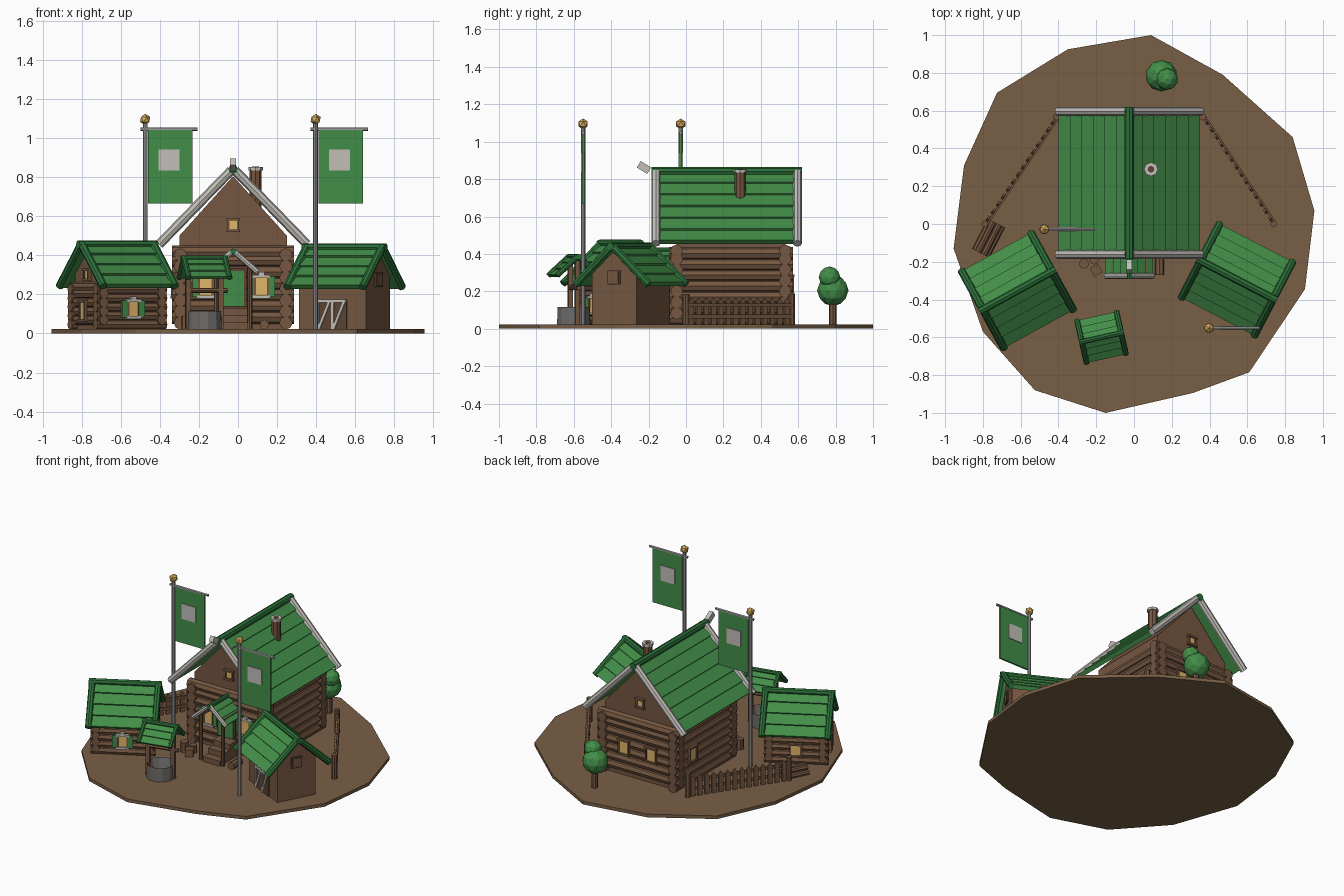
import bpy, bmesh
from math import radians, atan2, hypot, pi
from mathutils import Matrix, Vector

if "Cube" in bpy.data.objects:
    bpy.data.objects.remove(bpy.data.objects["Cube"])


def mat(name, r, g, b):
    m = bpy.data.materials.new(name)
    m.diffuse_color = (r, g, b, 1)
    m.use_nodes = True
    m.node_tree.nodes["Principled BSDF"].inputs["Base Color"].default_value = m.diffuse_color
    return m


EARTH = mat("earth", .19, .115, .06)
WOOD = mat("wood", .18, .095, .052)
DARK = mat("dark_wood", .11, .06, .034)
GREEN = mat("green", .055, .27, .065)
DEEP = mat("deep_green", .025, .16, .04)
PALE = mat("pale_trim", .54, .52, .48)
STEEL = mat("pole_grey", .36, .35, .35)
STONE = mat("stone", .15, .145, .14)
GOLD = mat("gold", .68, .41, .11)
GLOW = mat("window_yellow", .74, .47, .14)
I = Matrix.Identity(4)


def T(x, y, z=0, deg=0):
    return Matrix.Translation((x, y, z)) @ Matrix.Rotation(radians(deg), 4, 'Z')


def finish(name, bm, m, M=I):
    bmesh.ops.recalc_face_normals(bm, faces=bm.faces)
    me = bpy.data.meshes.new(name)
    bm.to_mesh(me)
    bm.free()
    me.materials.append(m)
    o = bpy.data.objects.new(name, me)
    o.matrix_world = M
    bpy.context.collection.objects.link(o)
    return o


def box(name, M, c, s, m, rot=I):
    bm = bmesh.new()
    bmesh.ops.create_cube(bm, size=1, matrix=Matrix.Translation(c) @ rot @ Matrix.Diagonal((*s, 1)))
    return finish(name, bm, m, M)


def rod(name, M, p, q, r, m, n=8):
    p, q = Vector(p), Vector(q)
    d = q - p
    bm = bmesh.new()
    bmesh.ops.create_cone(bm, cap_ends=True, segments=n, radius1=r, radius2=r, depth=d.length,
                          matrix=Matrix.Translation((p + q) / 2) @ d.to_track_quat('Z', 'Y').to_matrix().to_4x4())
    return finish(name, bm, m, M)


def ball(name, c, r, m, sub=1):
    bm = bmesh.new()
    bmesh.ops.create_icosphere(bm, subdivisions=sub, radius=r, matrix=Matrix.Translation(c))
    return finish(name, bm, m)


def prism(name, M, prof, u0, u1, m):
    """Profile in local (y, z), extruded along local x."""
    bm = bmesh.new()
    f = bm.faces.new([bm.verts.new((u0, v, z)) for v, z in prof])
    ex = bmesh.ops.extrude_face_region(bm, geom=[f])
    bmesh.ops.translate(bm, vec=(u1 - u0, 0, 0), verts=[e for e in ex["geom"] if isinstance(e, bmesh.types.BMVert)])
    return finish(name, bm, m, M)


def roof(name, M, u0, u1, half, zr, ze, rows, r, trim, ends=(0, 1), ridge=DEEP, step=.012, th=.016):
    """Stepped shingle slopes, rods along the gables and a ridge rod."""
    rise = zr - ze
    ln = hypot(half, rise)
    nv, nz = rise / ln, half / ln

    def P(t, k):
        return (half * t + nv * k, zr - rise * t + nz * k)
    prof = [(0, zr - th * 1.4), (0, zr)]
    for i in range(rows):
        prof += [P((i + .02) / rows, 0), P((i + 1) / rows, step)]
    prof.append(P(1, -th))
    for s in (-1, 1):
        prism(name + "_shingles", M, [(s * v, z) for v, z in prof], u0 + r, u1 - r, GREEN)
        for e in ends:
            u = u1 - r if e else u0 + r
            a, b = P(.02, .003), P(1.03, .003)
            rod(name + "_gable_rod", M, (u, s * a[0], a[1]), (u, s * b[0], b[1]), r, trim)
    rod(name + "_ridge", M, (u0, 0, zr), (u1, 0, zr), r, ridge)


def body(name, M, a, b, eave, apex):
    prism(name + "_walls", M, [(-b, .015), (b, .015), (b, eave), (0, apex), (-b, eave)], -a, a, WOOD)


def logs(name, M, a, b, n, r, pitch, ext):
    """Interlocking log walls; cross logs sit half a pitch higher."""
    for i in range(n):
        z = .02 + r + i * pitch
        for s in (-1, 1):
            rod(name + "_side_log", M, (-a - ext, s * b, z), (a + ext, s * b, z), r, WOOD)
            z2 = z + pitch / 2 - (.0 if i < n - 1 else pitch * .25)
            rod(name + "_end_log", M, (s * a, -b - ext, z2), (s * a, b + ext, z2), r, WOOD)


def window(name, F, w, h, frame=WOOD, shutters=False):
    """Window at frame F; local -y faces outward."""
    box(name + "_pane", F, (0, -.004, 0), (w, .009, h), GLOW)
    for s in (-1, 1):
        box(name + "_sill", F, (0, -.008, s * (h / 2 + .006)), (w + .03, .022, .013), frame)
        box(name + "_jamb", F, (s * (w / 2 + .004), -.007, 0), (.01, .016, h), WOOD)
        if shutters:
            box(name + "_shutter", F, (s * (w / 2 + .023), -.007, 0), (.032, .014, h + .01), GREEN)
    if shutters:
        box(name + "_crest", F, (0, -.008, h / 2 + .018), (w * .5, .02, .016), frame)


# Ground plate
pts = [(.09, 1), (.47, .79), (.84, .46), (.955, .07), (.905, -.345), (.61, -.785), (.31, -.895), (-.15, -1),
       (-.525, -.88), (-.80, -.57), (-.955, -.13), (-.90, .31), (-.725, .695), (-.35, .925)]
# profile lies in local (y, z): turn it so that it faces up
prism("ground", Matrix(((0, 1, 0, 0), (0, 0, 1, 0), (1, 0, 0, 0), (0, 0, 0, 1))), pts, 0, .022, EARTH)

# Main hall (local x runs along world y)
H = T(-.025, .24, 0, 90)
body("hall", H, .29, .275, .50, .805)
logs("hall", H, .29, .27, 7, .034, .058, .042)
roof("hall_roof", H, -.425, .38, .365, .84, .465, 6, .024, PALE)
box("ridge_finial", I, (-.025, -.225, .862), (.03, .065, .04), PALE, Matrix.Rotation(radians(-32), 4, 'X'))
rod("chimney", I, (.09, .29, .6), (.09, .29, .84), .03, WOOD)
rod("chimney_cap", I, (.09, .29, .835), (.09, .29, .852), .037, PALE)
rod("chimney_hole", I, (.09, .29, .85), (.09, .29, .854), .018, DARK)
for deg, y in ((0, -.052), (180, .532)):
    window("gable_window", T(-.025, y, .555, deg), .04, .045)
for x in (-.165, .12):
    window("hall_front_window", T(x, -.082, .24), .06, .095, PALE, True)
for x in (-.13, .08):
    window("hall_back_window", T(x, .562, .235, 180), .065, .085)
window("hall_side_window", T(-.327, .40, .235, -90), .065, .085)

# Door, steps and porch
box("door_frame", I, (-.025, -.083, .235), (.135, .02, .2), DARK)
box("door", I, (-.025, -.093, .23), (.11, .012, .18), GREEN)
for i in range(3):
    d = .19 - i * .055
    box("step", I, (-.015, -.08 - d / 2, .0385 + i * .037), (.13, d, .037), WOOD)
Pm = T(-.025, -.2, 0, 90)
roof("porch_roof", Pm, -.09, .14, .12, .42, .315, 3, .015, PALE, ends=(0,), step=.008, th=.01)
for s in (-1, 1):
    rod("porch_post", I, (-.025 + s * .085, -.25, .015), (-.025 + s * .085, -.25, .34), .013, WOOD)
    box("porch_beam", I, (-.025 + s * .085, -.165, .335), (.02, .19, .02), WOOD)

# Left log hut
L = T(-.617, -.352, 0, 28.8)
body("log_hut", L, .17, .14, .31, .43)
logs("log_hut", L, .17, .135, 5, .026, .045, .033)
roof("log_hut_roof", L, -.23, .23, .225, .455, .245, 4, .021, DEEP)
window("hut_front_window", L @ T(0, -.16, .125), .055, .075, PALE, True)
window("hut_back_window", L @ T(0, .16, .125, 180), .06, .07)
window("hut_end_window", L @ T(-.195, 0, .115, -90), .045, .085)
window("hut_gable_window", L @ T(-.171, 0, .3, -90), .035, .04)

# Right plank barn
B = T(.545, -.295, 0, -27.4)
body("barn", B, .193, .135, .295, .415)
roof("barn_roof", B, -.238, .238, .212, .44, .24, 4, .021, DEEP)
D = B @ T(0, -.137, .02)
box("barn_door", D, (0, -.003, .075), (.17, .009, .15), DARK)
box("barn_door_lintel", D, (0, -.01, .147), (.17, .01, .015), PALE)
for x in (-.0425, .0425):
    box("barn_door_brace", D, (x, -.01, .072), (.015, .01, .15), PALE, Matrix.Rotation(radians(24), 4, 'Y'))
    box("barn_door_stile", D, (x - .035, -.009, .072), (.012, .01, .145), PALE)
box("barn_hatch_frame", B, (.195, 0, .275), (.012, .075, .075), DARK)
box("barn_hatch", B, (.199, 0, .275), (.012, .06, .06), WOOD)

# Well
W = T(-.172, -.6, 0, 12.6)
bm = bmesh.new()
bmesh.ops.create_cone(bm, cap_ends=True, segments=12, radius1=.092, radius2=.088, depth=.1,
                      matrix=Matrix.Translation((0, 0, .065)))
top = max(bm.faces, key=lambda f: f.calc_center_median().z)
bmesh.ops.inset_region(bm, faces=[top], thickness=.022)
bmesh.ops.translate(bm, vec=(0, 0, -.075), verts=top.verts)
finish("well_wall", bm, STONE, W)
for s in (-1, 1):
    box("well_post", W, (s * .085, 0, .19), (.026, .026, .35), WOOD)
rod("well_axle", W, (-.1, 0, .22), (.12, 0, .22), .013, WOOD)
roof("well_roof", W, -.122, .122, .11, .385, .285, 3, .015, DEEP, step=.008, th=.01)

# Banners
for x, y in ((-.475, -.028), (.397, -.55)):
    rod("banner_pole", I, (x, y, .01), (x, y, 1.085), .012, STEEL)
    rod("banner_arm", I, (x - .025, y, 1.046), (x + .268, y, 1.046), .009, STEEL, 6)
    ball("banner_knob", (x, y, 1.095), .029, GOLD)
    box("banner_cloth", I, (x + .128, y, .854), (.228, .012, .376), GREEN)
    for s in (-1, 1):
        box("banner_patch", I, (x + .122, y + s * .008, .888), (.108, .006, .106), PALE)

# Picket fences
for p, q in (((-.41, .566), (-.79, 0)), ((.365, .566), (.74, 0))):
    dx, dy = q[0] - p[0], q[1] - p[1]
    ln = hypot(dx, dy)
    F = T(p[0], p[1]) @ Matrix.Rotation(atan2(dy, dx), 4, 'Z')
    n = 14
    for i in range(n):
        prism("picket", F @ T(ln * (i + .7) / (n + .4), 0, 0, 90),
              [(-.015, .02), (.015, .02), (.015, .145), (0, .165), (-.015, .145)], -.007, .007, WOOD)
    for z in (.065, .125):
        box("fence_rail", F, (ln / 2, .01, z), (ln, .012, .02), WOOD)
    for d in (0, ln):
        rod("fence_post", F, (d, 0, .01), (d, 0, .185), .018, WOOD)

# Tree
rod("tree_trunk", I, (.15, .785, .01), (.15, .785, .16), .02, WOOD)
ball("tree_lower_crown", (.145, .785, .205), .084, GREEN, 2)
ball("tree_upper_crown", (.175, .767, .275), .058, GREEN, 2)

# Wood pile, barrel, crate and log seat
S = T(-.77, -.075, 0, 63)
for v, z in ((-.034, .038), (0, .038), (.034, .038), (-.017, .067), (.017, .067)):
    rod("stacked_log", S, (-.09, v, z), (.09, v, z), .017, WOOD)
rod("barrel", I, (-.265, -.21, .02), (-.265, -.21, .09), .027, WOOD)
box("crate", T(-.2, -.245, 0, 30), (0, 0, .045), (.05, .05, .05), WOOD)
rod("small_barrel", I, (-.21, -.19, .02), (-.21, -.19, .075), .025, WOOD)
rod("log_seat", I, (.135, -.27, .046), (.135, -.17, .046), .025, WOOD)
